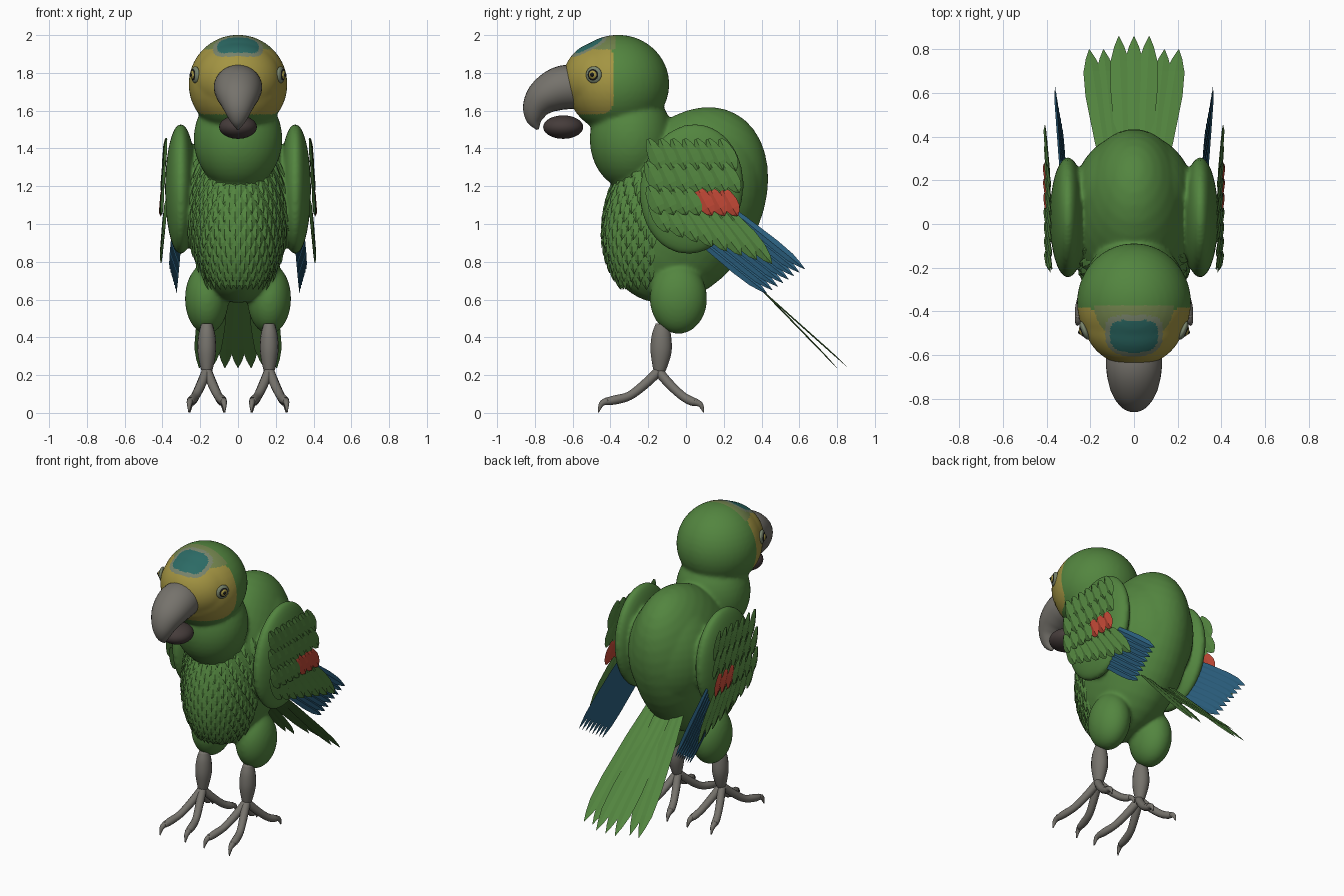
import bpy, bmesh, math
from mathutils import Vector, Matrix

if "Cube" in bpy.data.objects:
    bpy.data.objects.remove(bpy.data.objects["Cube"])

COLS = {"leaf_green": (.086, .235, .05), "yellow": (.37, .30, .055), "olive": (.17, .23, .075),
        "sage_grey": (.19, .23, .15), "teal": (.025, .145, .13), "horn_grey": (.18, .17, .15),
        "dark_horn": (.06, .045, .043), "black": (.008, .008, .008), "red": (.52, .063, .035),
        "blue": (.025, .12, .22)}
MATS = []
for n, c in COLS.items():
    m = bpy.data.materials.new(n)
    m.diffuse_color = (*c, 1)
    m.use_nodes = True
    m.node_tree.nodes["Principled BSDF"].inputs["Base Color"].default_value = m.diffuse_color
    MATS.append(m)
G, YEL, OLI, SAGE, TEAL, HORN, DARK, BLACK, RED, BLUE = range(10)


def finish(bm, name, mats, smooth=True):
    bmesh.ops.recalc_face_normals(bm, faces=bm.faces[:])
    for f in bm.faces:
        f.smooth = smooth
    me = bpy.data.meshes.new(name)
    bm.to_mesh(me)
    bm.free()
    for i in mats:
        me.materials.append(MATS[i])
    ob = bpy.data.objects.new(name, me)
    bpy.context.collection.objects.link(ob)
    return ob


def ball(bm, c, r, rot=None, seg=40):
    M = Matrix.Translation(c) @ (rot or Matrix()) @ Matrix.Diagonal((*r, 1))
    bmesh.ops.create_uvsphere(bm, u_segments=seg, v_segments=seg // 2, radius=1, matrix=M)


def tube(bm, pts, seg=16, sub=5):
    """Loft through (x, y, z, half width, half height) points."""
    P = [Vector(p) for p in pts]
    P = [2 * P[0] - P[1]] + P + [2 * P[-1] - P[-2]]
    S = []
    for i in range(1, len(P) - 2):
        a, b, c, d = P[i - 1:i + 3]
        for k in range(sub):
            t = k / sub
            S.append(.5 * (2 * b + (c - a) * t + (2 * a - 5 * b + 4 * c - d) * t * t + (3 * b - a - 3 * c + d) * t ** 3))
    S.append(P[-2])
    rings = []
    for i, p in enumerate(S):
        t = (S[min(i + 1, len(S) - 1)] - S[max(i - 1, 0)])
        t = Vector(t[:3]).normalized()
        side = (Vector((1, 0, 0)) - t * t.x).normalized()
        up = t.cross(side)
        o = Vector(p[:3])
        rings.append([bm.verts.new(o + side * math.cos(a) * max(p[3], .002) + up * math.sin(a) * max(p[4], .002))
                      for a in (2 * math.pi * k / seg for k in range(seg))])
    for A, B in zip(rings, rings[1:]):
        for k in range(seg):
            bm.faces.new((A[k], A[k - 1], B[k - 1], B[k]))
    bm.faces.new(rings[0])
    bm.faces.new(rings[-1])


ROUND = [(0, .3), (.2, .75), (.5, 1), (.72, .92), (.9, .55), (1, .06)]
POINT = [(0, .4), (.3, .8), (.65, 1), (.83, .85), (.93, .45), (1, .03)]
LEAF = [(0, .3), (.25, .8), (.5, 1), (.75, .7), (1, .03)]


def feather(bm, root, d, n, length, width, mat=0, shape=ROUND, th=.008):
    """Thin blade with a raised central ridge."""
    d = Vector(d).normalized()
    n = Vector(n)
    n = (n - d * n.dot(d)).normalized()
    side = d.cross(n)
    rings = []
    for t, w in shape:
        o = Vector(root) + d * length * t
        w *= width / 2
        h = th * min(1, w / width * 3)
        rings.append([bm.verts.new(v) for v in (o - side * w, o + n * h, o + side * w, o - n * h * .3)])
    faces = [bm.faces.new(rings[0]), bm.faces.new(rings[-1])]
    for A, B in zip(rings, rings[1:]):
        for k in range(4):
            faces.append(bm.faces.new((A[k], A[k - 1], B[k - 1], B[k])))
    for f in faces:
        f.material_index = mat


# Body, neck, head, wing pads and thighs fused into one smooth skin
bm = bmesh.new()
ball(bm, (0, 0, 1.1), (.28, .395, .551), Matrix.Rotation(math.radians(-28.6), 4, 'X'))
ball(bm, (0, .125, 1.2), (.278, .295, .38))
ball(bm, (0, -.29, 1.45), (.235, .22, .27))
ball(bm, (0, -.36, 1.74), (.262, .272, .262))
ball(bm, (0, -.44, 1.765), (.232, .212, .205))
for s in (1, -1):
    ball(bm, (s * .303, .03, 1.185), (.083, .275, .347), Matrix.Rotation(math.radians(-8), 4, 'X'))
    ball(bm, (s * .165, -.04, .605), (.116, .152, .187))
raw = finish(bm, "body", range(5))
mod = raw.modifiers.new("fuse", 'REMESH')
mod.mode = 'VOXEL'
mod.voxel_size = .0105
mod.use_smooth_shade = True
mod = raw.modifiers.new("soften", 'SMOOTH')
mod.factor = .5
mod.iterations = 14
bpy.context.view_layer.objects.active = raw
raw.select_set(True)
for m in list(raw.modifiers):
    bpy.ops.object.modifier_apply(modifier=m.name)

# Face markings by position (forehead patch uses the angle over the head)
for f in raw.data.polygons:
    x, y, z = f.center
    f.use_smooth = True
    f.material_index = G
    if z > 1.55 and y < -.36:
        ang = math.degrees(math.atan2(-(y + .36), z - 1.74))
        patch = lambda a, b: (abs(x) / a) ** 3.5 + (abs(ang - 36) / b) ** 3.5 < 1
        if patch(.11, 18):
            f.material_index = TEAL
        elif patch(.132, 23):
            f.material_index = SAGE
        elif z > 1.925 and y < -.37:
            f.material_index = OLI
        elif (abs(y + .6) / .22) ** 6 + (abs(z - 1.765) / .185) ** 6 < 1:
            f.material_index = YEL

# Beak
bm = bmesh.new()
tube(bm, [(0, -.54, 1.725, .12, .112), (0, -.65, 1.722, .128, .117), (0, -.74, 1.68, .113, .1),
          (0, -.79, 1.62, .083, .076), (0, -.802, 1.555, .048, .046), (0, -.785, 1.5, .006, .006)], 28, 6)
finish(bm, "upper_beak", [HORN])
bm = bmesh.new()
ball(bm, (0, -.65, 1.513), (.1, .106, .062))
finish(bm, "lower_beak", [DARK])

# Eyes: stacked flat domes
for s in (1, -1):
    rot = Matrix.Rotation(s * math.radians(-22), 4, 'Z')
    axis = rot @ Vector((s, 0, 0))
    base = Vector((s * .226, -.488, 1.79))
    for name, mat, r, h in (("eye_skin", SAGE, .045, .017), ("eye_rim", BLACK, .037, .022),
                            ("iris", YEL, .029, .027), ("pupil", BLACK, .018, .032)):
        bm = bmesh.new()
        ball(bm, base, (h, r, r), rot, 24)
        finish(bm, name, [mat])

# Breast scales laid on the front of the body ellipsoid
A, B, D, RX = 5.689, -1.306, 4.0, .28
bm = bmesh.new()
for row in range(14):
    w = -.36 + row * .045
    xw = RX * math.sqrt(1 - w * w / .27)
    for i in range(13):
        phi = math.radians(-66 + 11 * (i + .5 * (row % 2)) - 2.75)
        x = xw * math.sin(phi)
        k = 1 - x * x / RX ** 2
        y = (-B * w - math.sqrt(max(0, B * B * w * w - A * (D * w * w - k)))) / A
        n = Vector((x / RX ** 2, A * y + B * w, B * y + D * w)).normalized()
        d = Vector((0, 0, -1))
        d = (d - n * d.dot(n)).normalized() + n * .07
        feather(bm, Vector((x, y, 1.1 + w)) + n * .002 - d * .02, d, n, .115, .05, shape=LEAF, th=.007)
finish(bm, "breast_feathers", [G], False)

# Wing feathers: count, first and last root (y, z), lengths, x, lean of first and last
ROWS = [(7, -.2, 1.45, .18, 1.45, .19, .19, .376, .4, .45),
        (7, -.21, 1.33, .19, 1.33, .18, .19, .384, .42, .5),
        (7, -.2, 1.2, .19, 1.19, .165, .17, .392, .42, .5),
        (8, -.19, 1.13, .21, 1.08, .2, .38, .378, .5, .76)]
for s in (1, -1):
    side = "right" if s > 0 else "left"
    bm = bmesh.new()
    for r, (cnt, y0, z0, y1, z1, l0, l1, x, a0, a1) in enumerate(ROWS):
        for i in range(cnt):
            t = i / (cnt - 1)
            mix = lambda a, b: a + (b - a) * t
            feather(bm, (s * (x + .001 * i), mix(y0, y1), mix(z0, z1)), (s * .07, mix(a0, a1), -.9), (s, -.12, 0),
                    mix(l0, l1), .083, 1 if r == 2 and i > 3 else 0, th=.011)
    finish(bm, side + "_wing_coverts", [G, RED], False)
    bm = bmesh.new()
    for i in range(8):
        t = i / 7
        feather(bm, (s * (.328 - .005 * i), .17 - .2 * t, 1.13 - .13 * t), (s * .055, .76, -.61), (s, 0, 0),
                .59, .055, 0, POINT, .008)
    finish(bm, side + "_flight_feathers", [BLUE], False)

# Tail fan
bm = bmesh.new()
for x in (-.205, -.14, -.07, 0, .07, .14, .205):
    mid = abs(x) < .1
    root = Vector((x * .55, .2, .825 if mid else .856))
    tip = Vector((x, .86 if mid else .8, .237))
    feather(bm, root, tip - root, (0, .7, .7), (tip - root).length, .1, 0, POINT, .006)
finish(bm, "tail_feathers", [G], False)

# Legs, toes (two forward, two back) and claws
for s in (1, -1):
    side = "right" if s > 0 else "left"
    X = s * .165
    bm = bmesh.new()
    claws = bmesh.new()
    tube(bm, [(X, -.125, .47, .03, .035), (X, -.13, .41, .045, .051), (X, -.132, .33, .049, .056),
              (X, -.138, .25, .036, .04), (X, -.145, .19, .018, .02)])
    for o in (1, -1):
        for pts in ([(.0, -.14, .225, .026), (.03, -.22, .15, .025), (.06, -.3, .09, .023), (.08, -.38, .068, .024), (.088, -.43, .06, .018)],
                    [(.0, -.15, .225, .026), (.03, -.09, .155, .025), (.06, -.02, .09, .023), (.077, .03, .062, .023), (.083, .06, .055, .018)]):
            tube(bm, [(X + o * a, y, z, r, r) for a, y, z, r in pts], 12, 4)
            a, y, z, r = pts[-1]
            e = -1 if y < -.2 else 1
            tube(claws, [(X + o * a, y - e * .015, z + .004, .018, .02), (X + o * (a + .004), y + e * .017, z - .012, .014, .015),
                         (X + o * (a + .007), y + e * .034, .003, .003, .003)], 10, 4)
    finish(bm, side + "_leg", [HORN])
    finish(claws, side + "_claws", [HORN])
